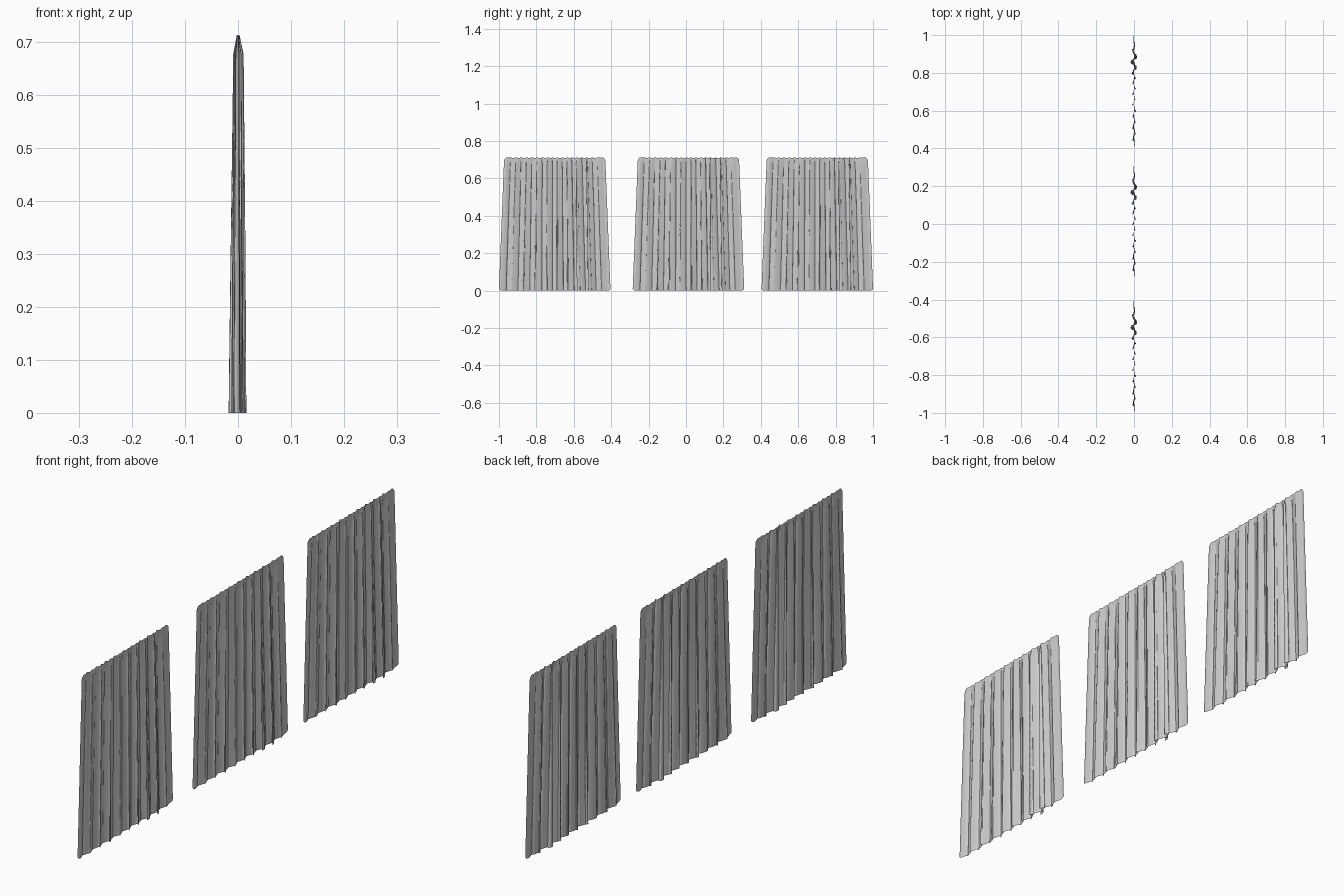
import bpy, bmesh, math

if "Cube" in bpy.data.objects:
    bpy.data.objects.remove(bpy.data.objects["Cube"])

H = 0.713            # curtain height
HALF_BOTTOM, HALF_TOP = 0.298, 0.271
NU, NV = 220, 26

# depth of each pleat across the width (larger near the right-hand side)
DEPTH = [0.004, 0.008, 0.009, 0.008, 0.011, 0.009, 0.010, 0.009, 0.016, 0.016, 0.006, 0.002]
PLEATS = 10


def pleat_depth(u):
    t = u * (len(DEPTH) - 1)
    i = min(int(t), len(DEPTH) - 2)
    return DEPTH[i] + (DEPTH[i + 1] - DEPTH[i]) * (t - i)


def point(u, v):
    """Surface point: u across the cloth, v up it."""
    phase = 2 * math.pi * PLEATS * (u + 0.006 * math.sin(9 * u + 1))
    # pleats shrink upward and are pinched together at the heading
    size = 1.0 - 0.42 * v
    if v > 0.95:
        size *= 1 - 0.72 * (v - 0.95) / 0.05
    half = HALF_BOTTOM + (HALF_TOP - HALF_BOTTOM) * v
    d = pleat_depth(u) * size
    x = d * (math.sin(phase) + 0.12 * math.sin(2.3 * phase + 2 * v))
    fade = min(1, 12 * u, 12 * (1 - u))
    y = half * (2 * u - 1) + fade * d * 1.1 * math.sin(2 * phase + 0.5)
    # scalloped top edge and rounded corners
    top = H - 0.004 * (0.5 + 0.5 * math.cos(phase * 2)) * fade
    z = top * v
    edge = min(u, 1 - u) * 2 * half
    r = 0.02
    if edge < r:
        drop = r - math.sqrt(max(0, r * r - (r - edge) ** 2))
        z = 0.5 * drop + (top - 1.5 * drop) * v
    return x, y, z


def curtain_mesh():
    bm = bmesh.new()
    us = [0.5 - 0.5 * math.cos(math.pi * i / NU) for i in range(NU + 1)]
    us = [0.25 * c + 0.75 * i / NU for i, c in enumerate(us)]
    vs = [0.95 * j / (NV - 6) for j in range(NV - 5)] + [0.95 + 0.01 * k for k in range(1, 6)]
    rows = [[bm.verts.new(point(u, v)) for u in us] for v in vs]
    for a, b in zip(rows, rows[1:]):
        for i in range(NU):
            bm.faces.new((a[i], a[i + 1], b[i + 1], b[i]))
    for f in bm.faces:
        f.smooth = True
    mesh = bpy.data.meshes.new("pleated_cloth")
    bm.to_mesh(mesh)
    bm.free()
    return mesh


# three identical hanging curtain panels
cloth = curtain_mesh()
for name, y in (("curtain_left", -0.702), ("curtain_middle", 0.013), ("curtain_right", 0.702)):
    ob = bpy.data.objects.new(name, cloth)
    ob.location = (0, y, 0)
    bpy.context.collection.objects.link(ob)
